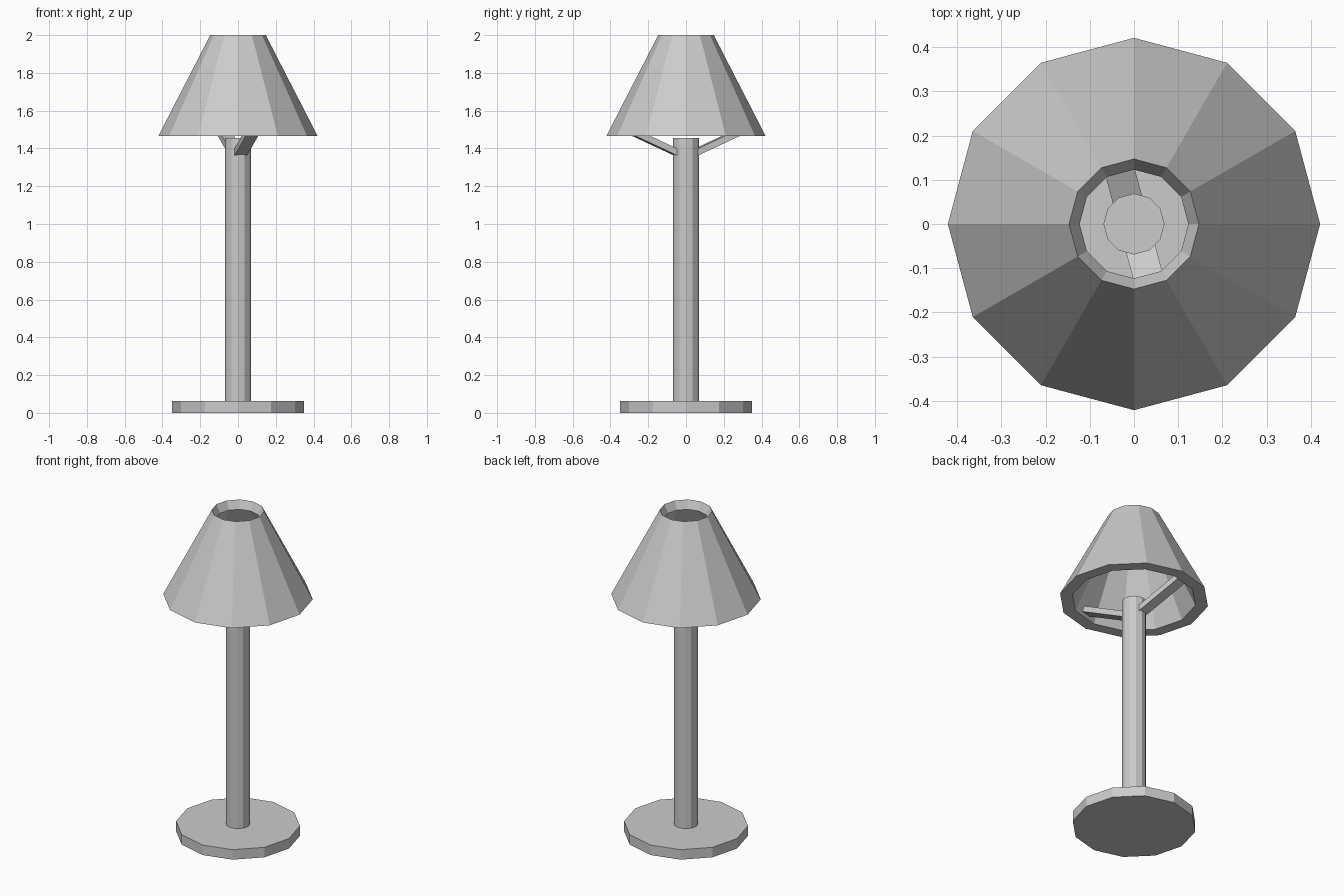
import bpy
from math import cos, sin, pi, radians

if "Cube" in bpy.data.objects:
    bpy.data.objects.remove(bpy.data.objects["Cube"])

SIDES = 12


def make_object(name, verts, faces):
    mesh = bpy.data.meshes.new(name)
    mesh.from_pydata(verts, [], faces)
    mesh.update()
    obj = bpy.data.objects.new(name, mesh)
    bpy.context.collection.objects.link(obj)
    return obj


def lathe(name, profile, closed=False):
    """Spin (radius, z) points; open profiles run bottom to top and get caps."""
    n = len(profile)
    verts = [(r * cos(2 * pi * s / SIDES), r * sin(2 * pi * s / SIDES), z)
             for r, z in profile for s in range(SIDES)]
    faces = []
    for i in range(n if closed else n - 1):
        a, b = i * SIDES, (i + 1) % n * SIDES
        for s in range(SIDES):
            t = (s + 1) % SIDES
            faces.append((a + s, a + t, b + t, b + s))
    if not closed:
        faces.append(tuple(reversed(range(SIDES))))
        faces.append(tuple(range((n - 1) * SIDES, n * SIDES)))
    return make_object(name, verts, faces)


def bracket(name, angle):
    """Flat sloping bar from the pole to the inside of the shade."""
    a = radians(angle)
    profile = [(0.058, 1.363), (0.335, 1.488), (0.335, 1.525), (0.058, 1.40)]
    verts = [(r * cos(a) - w * sin(a), r * sin(a) + w * cos(a), z)
             for w in (-0.034, 0.034) for r, z in profile]
    faces = [(0, 1, 2, 3), (7, 6, 5, 4)]
    faces += [(i, i + 4, (i + 1) % 4 + 4, (i + 1) % 4) for i in range(4)]
    return make_object(name, verts, faces)


# Base disc and pole
lathe("base", [(0.349, 0), (0.349, 0.062)])
lathe("pole", [(0.069, 0.062), (0.069, 1.455)])

# Hollow shade with a sloping inner lip at the top
lathe("shade", [(0.421, 1.467), (0.147, 2.0), (0.123, 1.95), (0.35, 1.467)],
      closed=True)

# Two opposite brackets holding the shade
for label, angle in (("back", 105), ("front", 285)):
    bracket(label + "_bracket", angle)
